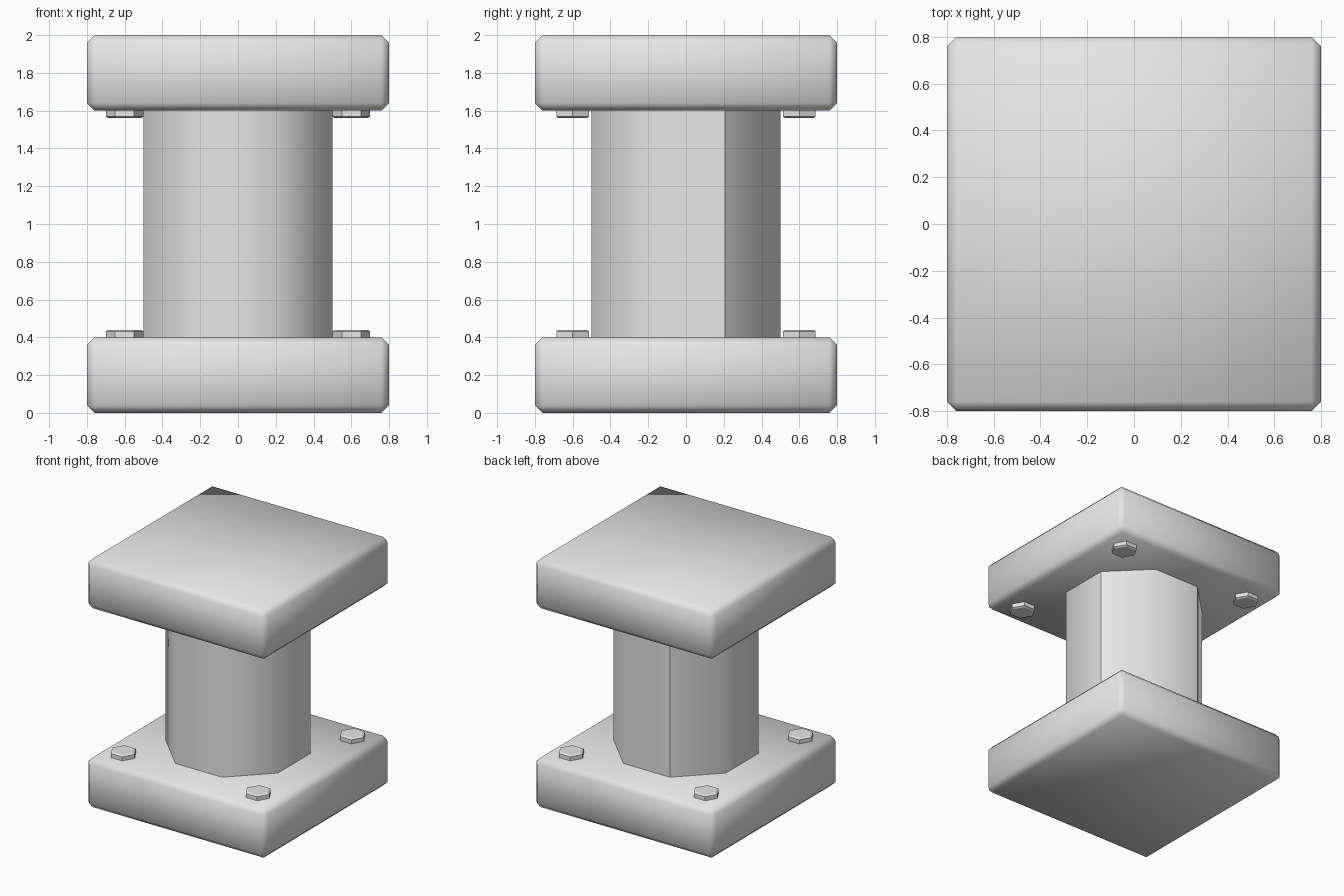
import bpy
import bmesh
from math import pi, cos
from mathutils import Matrix

cube = bpy.data.objects.get("Cube")
if cube:
    bpy.data.objects.remove(cube, do_unlink=True)

# Single plain grey material
grey = bpy.data.materials.new("plain_grey")
grey.use_nodes = True
GREY = (0.8, 0.8, 0.8, 1)
grey.diffuse_color = GREY
grey.node_tree.nodes["Principled BSDF"].inputs["Base Color"].default_value = GREY


def finish(name, bm, smooth=True):
    """Turn a bmesh into a grey object in the scene."""
    bmesh.ops.recalc_face_normals(bm, faces=bm.faces)
    for face in bm.faces:
        face.smooth = smooth
    mesh = bpy.data.meshes.new(name)
    bm.to_mesh(mesh)
    bm.free()
    mesh.materials.append(grey)
    obj = bpy.data.objects.new(name, mesh)
    bpy.context.collection.objects.link(obj)
    return obj


def prism(sides, radius, height, turn, z):
    """Upright polygonal prism centred at height z."""
    bm = bmesh.new()
    bmesh.ops.create_cone(bm, cap_ends=True, segments=sides, radius1=radius,
                          radius2=radius, depth=height,
                          matrix=Matrix.Translation((0, 0, z)) @ Matrix.Rotation(turn, 4, "Z"))
    return bm


def plate(name, z):
    """Square slab with softly shaded chamfers."""
    bm = bmesh.new()
    bmesh.ops.create_cube(bm, size=1, matrix=Matrix.Translation((0, 0, z)) @ Matrix.Diagonal((1.6, 1.6, 0.4, 1)))
    bmesh.ops.bevel(bm, geom=bm.edges[:], offset=0.04, offset_type="OFFSET",
                    segments=1, profile=0.5, affect="EDGES")
    return finish(name, bm)


def bolt(name, x, y, z, up):
    """Hexagonal bolt head with a shallow chamfered crown."""
    bm = prism(6, 0.1, 0.04, pi / 2, 0.02)
    crown = max(bm.faces, key=lambda f: f.calc_center_median().z)
    bmesh.ops.inset_individual(bm, faces=[crown], thickness=0.016, depth=0)
    inner = set(crown.verts)
    for v in bm.verts:
        if v.co.z > 0.03 and v not in inner:
            v.co.z -= 0.008
    bmesh.ops.transform(bm, matrix=Matrix.Translation((x, y, z)) @ Matrix.Diagonal((1, 1, up, 1)),
                        verts=bm.verts)
    return finish(name, bm, smooth=False)


# Base and top slabs
plate("base_plate", 0.2)
plate("top_plate", 1.8)

# Octagonal column, smooth around except for two creased corners
bm = prism(8, 0.5 / cos(pi / 8), 1.2, pi / 8, 1.0)
for edge in bm.edges:
    a, b = (v.co for v in edge.verts)
    rim = abs(a.z - b.z) < 0.01
    mid = (a + b) / 2
    right_crease = mid.x > 0.45 and mid.y > 0.1
    back_crease = mid.y > 0.45 and mid.x < -0.1
    edge.smooth = not (rim or right_crease or back_crease)
finish("column", bm)

# Bolt heads at the inner corners of both slabs
for level, z, up in (("base", 0.4, 1), ("top", 1.6, -1)):
    for side, x in (("left", 0.6), ("right", -0.6)):
        for end, y in (("front", -0.6), ("back", 0.6)):
            bolt(f"{level}_bolt_{end}_{side}", x, y, z, up)
